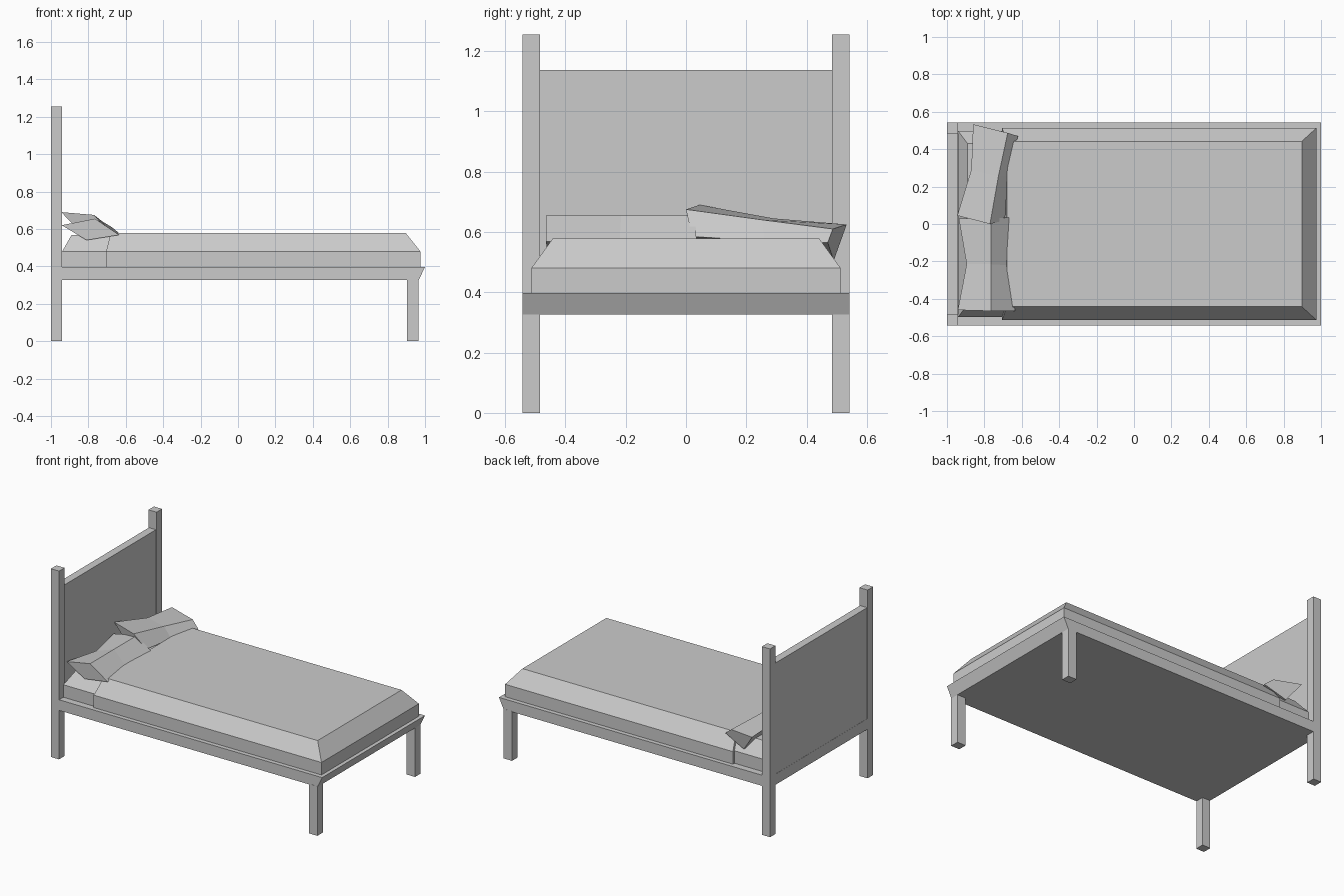
import bpy


def mesh_object(name, verts, faces):
    me = bpy.data.meshes.new(name)
    me.from_pydata(verts, [], faces)
    me.update()
    ob = bpy.data.objects.new(name, me)
    bpy.context.collection.objects.link(ob)
    return ob


def loft(name, rings):
    """Skin a stack of equal-sized rings and cap both ends."""
    n = len(rings[0])
    verts = [v for ring in rings for v in ring]
    faces = [tuple(range(n))[::-1],
             tuple(range(len(verts) - n, len(verts)))]
    for r in range(len(rings) - 1):
        for i in range(n):
            j = (i + 1) % n
            faces.append((r * n + i, r * n + j, (r + 1) * n + j, (r + 1) * n + i))
    return mesh_object(name, verts, faces)


def layer(x0, x1, w, z):
    return [(x0, -w, z), (x1, -w, z), (x1, w, z), (x0, w, z)]


def post(name, x0, x1, side, height):
    a, b = sorted((side * 0.485, side * 0.543))
    return loft(name, [[(x0, a, z), (x1, a, z), (x1, b, z), (x0, b, z)]
                       for z in (0, height)])


# Posts and legs
for side, label in ((-1, "front"), (1, "back")):
    post(f"{label}_head_post", -1.0, -0.94, side, 1.255)
    post(f"{label}_foot_leg", 0.903, 0.966, side, 0.33)

# Headboard panel
loft("headboard", [layer(-0.997, -0.945, 0.487, z) for z in (0.326, 1.137)])

# Frame, flared outward at the foot end
loft("bed_frame", [layer(-0.998, 0.966, 0.542, 0.326),
                   layer(-0.998, 1.0, 0.542, 0.397)])

# Mattress with sloped upper edges
loft("mattress", [layer(-0.94, 0.965, 0.497, 0.395),
                  layer(-0.94, 0.965, 0.497, 0.48),
                  layer(-0.89, 0.89, 0.43, 0.568)])

# Blanket wrapped over the mattress
loft("blanket", [layer(-0.705, 0.975, 0.513, 0.396),
                 layer(-0.705, 0.975, 0.513, 0.48),
                 layer(-0.68, 0.897, 0.442, 0.578)])

# Pillows: diamond sections (back, bottom, front, top), pinched in the middle
loft("front_pillow", [
    [(-0.942, -0.46, 0.62), (-0.81, -0.46, 0.54), (-0.635, -0.465, 0.568), (-0.765, -0.465, 0.655)],
    [(-0.895, -0.215, 0.61), (-0.80, -0.215, 0.54), (-0.68, -0.22, 0.575), (-0.765, -0.215, 0.655)],
    [(-0.937, 0.03, 0.62), (-0.81, 0.03, 0.54), (-0.655, 0.035, 0.568), (-0.765, 0.03, 0.655)]])
loft("back_pillow", [
    [(-0.945, 0.045, 0.69), (-0.82, 0.03, 0.56), (-0.69, 0.02, 0.585), (-0.77, 0.0, 0.675)],
    [(-0.87, 0.29, 0.645), (-0.79, 0.27, 0.53), (-0.675, 0.26, 0.57), (-0.725, 0.255, 0.64)],
    [(-0.86, 0.533, 0.625), (-0.77, 0.49, 0.505), (-0.62, 0.47, 0.565), (-0.675, 0.487, 0.61)]])
